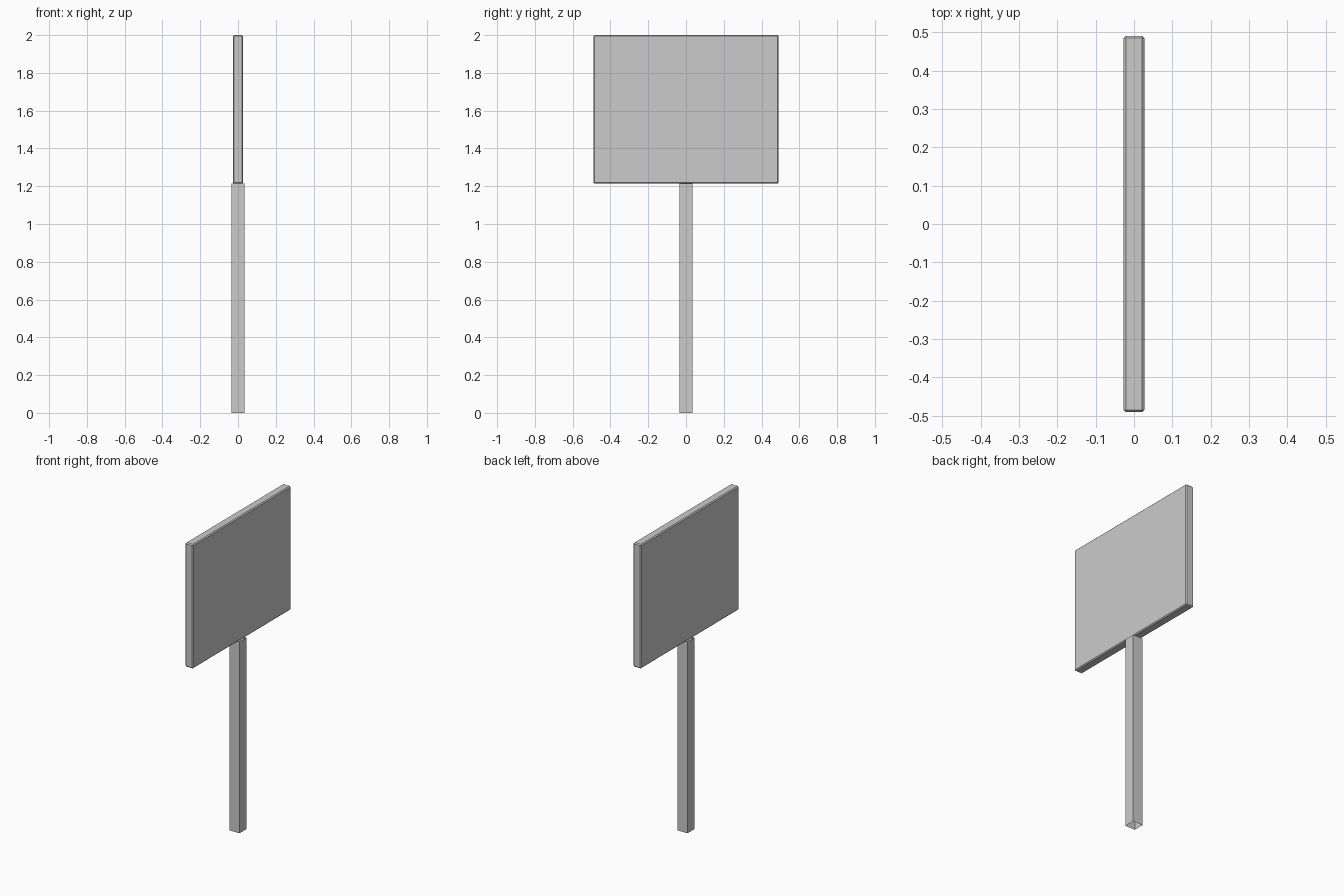
import bpy
import bmesh

cube = bpy.data.objects.get("Cube")
if cube:
    bpy.data.objects.remove(cube, do_unlink=True)

# Single plain grey
grey = bpy.data.materials.new("plain_grey")
grey.use_nodes = True
grey.diffuse_color = (0.6, 0.6, 0.6, 1)
grey.node_tree.nodes["Principled BSDF"].inputs["Base Color"].default_value = (0.6, 0.6, 0.6, 1)


def box(name, width, depth, bottom, top, open_ends=False):
    """Box centred on x and y, spanning bottom to top; optionally an open tube."""
    bm = bmesh.new()
    bmesh.ops.create_cube(bm, size=1)
    for v in bm.verts:
        v.co.x *= width
        v.co.y *= depth
        v.co.z = top if v.co.z > 0 else bottom
    if open_ends:
        bm.normal_update()
        ends = [f for f in bm.faces if abs(f.normal.z) > 0.5]
        bmesh.ops.delete(bm, geom=ends, context='FACES_ONLY')
    mesh = bpy.data.meshes.new(name)
    bm.to_mesh(mesh)
    bm.free()
    mesh.materials.append(grey)
    obj = bpy.data.objects.new(name, mesh)
    bpy.context.collection.objects.link(obj)
    return obj


# Square hollow post, open at both ends
box("post", 0.069, 0.069, 0, 1.214, open_ends=True)

# Flat sign board with narrow chamfered edges
board = box("sign_board", 0.055, 0.982, 1.214, 2)
chamfer = board.modifiers.new("chamfer", 'BEVEL')
chamfer.width = 0.006
chamfer.segments = 1
